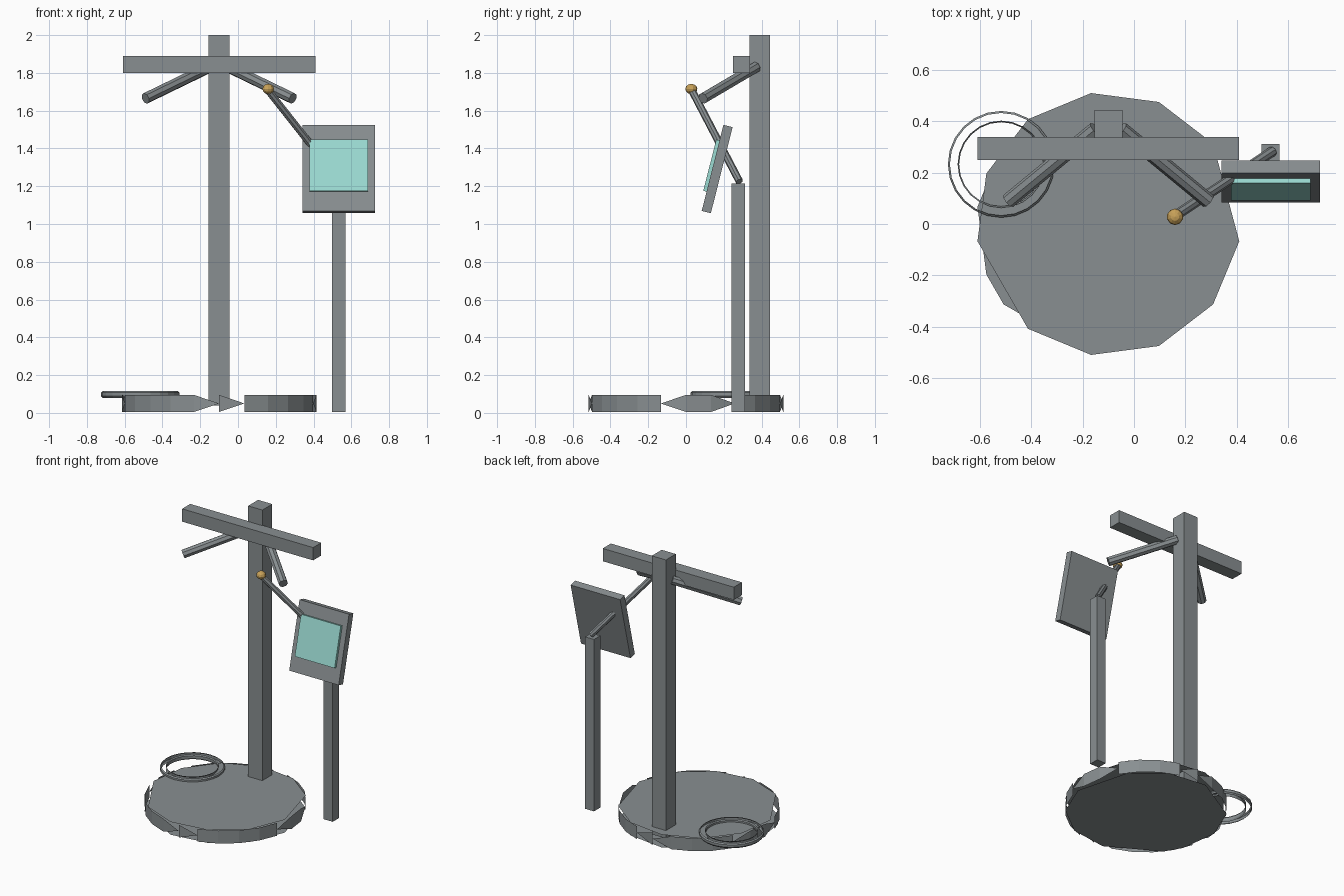
import bpy, bmesh, math
from mathutils import Vector, Matrix

old = bpy.data.objects.get("Cube")
if old:
    bpy.data.objects.remove(old, do_unlink=True)


def material(name, rgb):
    m = bpy.data.materials.new(name)
    m.use_nodes = True
    m.diffuse_color = (*rgb, 1)
    m.node_tree.nodes["Principled BSDF"].inputs["Base Color"].default_value = (*rgb, 1)
    return m


GREY = material("steel grey", (0.25, 0.275, 0.285))
TEAL = material("screen teal", (0.33, 0.71, 0.65))
BRASS = material("brass", (0.58, 0.36, 0.1))


def finish(name, bm, mat):
    mesh = bpy.data.meshes.new(name)
    bm.to_mesh(mesh)
    bm.free()
    mesh.materials.append(mat)
    obj = bpy.data.objects.new(name, mesh)
    bpy.context.collection.objects.link(obj)
    return obj


def box(name, centre, size, mat=GREY, tilt=0.0, offset=(0, 0, 0)):
    """Box tilted about x; offset is measured in the tilted frame."""
    bm = bmesh.new()
    frame = Matrix.Translation(centre) @ Matrix.Rotation(tilt, 4, "X")
    local = Matrix.Translation(offset) @ Matrix.Diagonal((*size, 1))
    bmesh.ops.create_cube(bm, size=1, matrix=frame @ local)
    return finish(name, bm, mat)


def rod(name, start, end, radius, sides=8):
    a, b = Vector(start), Vector(end)
    turn = (b - a).to_track_quat("Z", "Y").to_matrix().to_4x4()
    bm = bmesh.new()
    bmesh.ops.create_cone(bm, cap_ends=True, segments=sides, radius1=radius, radius2=radius,
                          depth=(b - a).length, matrix=Matrix.Translation((a + b) / 2) @ turn)
    return finish(name, bm, GREY)


# Base: two irregular caps and a notched rim of triangles
BASE_X, BASE_R, LOW, HIGH = -0.1, 0.515, 0.005, 0.095


def on_base(degrees, z):
    a = math.radians(degrees)
    return (BASE_X + BASE_R * math.cos(a), BASE_R * math.sin(a), z)


right_side = [232.5, 262.5, 292.5, 322.5, 352.5, 397.5, 427.5, 457.5]
bm = bmesh.new()
bm.faces.new([bm.verts.new(on_base(a, HIGH)) for a in right_side + [487.5, 517.5, 547.5]])
lower = right_side[1:] + [502.5, 532.5, 562.5, 577.5]
bm.faces.new([bm.verts.new(on_base(a, LOW)) for a in reversed(lower)])
notched = {15, 75, 90, 150, 180, 255, 270, 345}
flipped = {75, 90, 150, 345}
MID = (LOW + HIGH) / 2
for a in range(0, 360, 15):
    b = a + 15
    if a in flipped:
        tris = [((a, MID), (b, LOW), (b, HIGH))]
    else:
        tris = [((a, LOW), (b, MID), (a, HIGH))]
    if a not in notched:
        tris += [((a, LOW), (b, LOW), (b, MID)), ((a, HIGH), (b, MID), (b, HIGH))]
    for tri in tris:
        bm.faces.new([bm.verts.new(on_base(*p)) for p in tri])
finish("base", bm, GREY)

# Main post and crossbeam
box("main_post", (-0.1, 0.39, 1.02), (0.11, 0.11, 1.96))
box("crossbeam", (-0.1, 0.295, 1.845), (1.02, 0.09, 0.09))

# Two mirrored arms below the crossbeam
for side, name in ((-1, "right_arm"), (1, "left_arm")):
    rod(name, (-0.1 + side * 0.05, 0.37, 1.83), (-0.1 + side * 0.39, 0.09, 1.665), 0.03)

# Console: post, tilted panel with raised screen
box("console_post", (0.533, 0.277, 0.61), (0.07, 0.07, 1.21))
TILT = math.radians(-14.2)
CONSOLE = (0.533, 0.165, 1.291)
box("console_panel", CONSOLE, (0.385, 0.05, 0.47), GREY, TILT)
box("console_screen", CONSOLE, (0.31, 0.02, 0.28), TEAL, TILT, (0, -0.033, 0.01))

# Lever with a brass knob
rod("lever", (0.165, 0.035, 1.7), (0.54, 0.283, 1.225), 0.02)
bm = bmesh.new()
bmesh.ops.create_uvsphere(bm, u_segments=10, v_segments=6, radius=0.032,
                          matrix=Matrix.Translation((0.16, 0.028, 1.715)) @ Matrix.Diagonal((1, 1, 0.85, 1)))
finish("lever_knob", bm, BRASS)

# Floor ring: hollow hoop of two walls with narrow lips, open above and below
bm = bmesh.new()
SEGMENTS = 24
for profile in ([(0.2, 0.08), (0.208, 0.09), (0.208, 0.107), (0.2, 0.115)],
                [(0.17, 0.115), (0.164, 0.107), (0.164, 0.09), (0.17, 0.08)]):
    loops = []
    for i in range(SEGMENTS):
        t = math.tau * i / SEGMENTS
        loops.append([bm.verts.new((-0.518 + r * math.cos(t), 0.233 + r * math.sin(t), z))
                      for r, z in profile])
    for i in range(SEGMENTS):
        p, q = loops[i], loops[(i + 1) % SEGMENTS]
        for k in range(len(profile) - 1):
            bm.faces.new((p[k], q[k], q[k + 1], p[k + 1]))
finish("floor_ring", bm, GREY)
